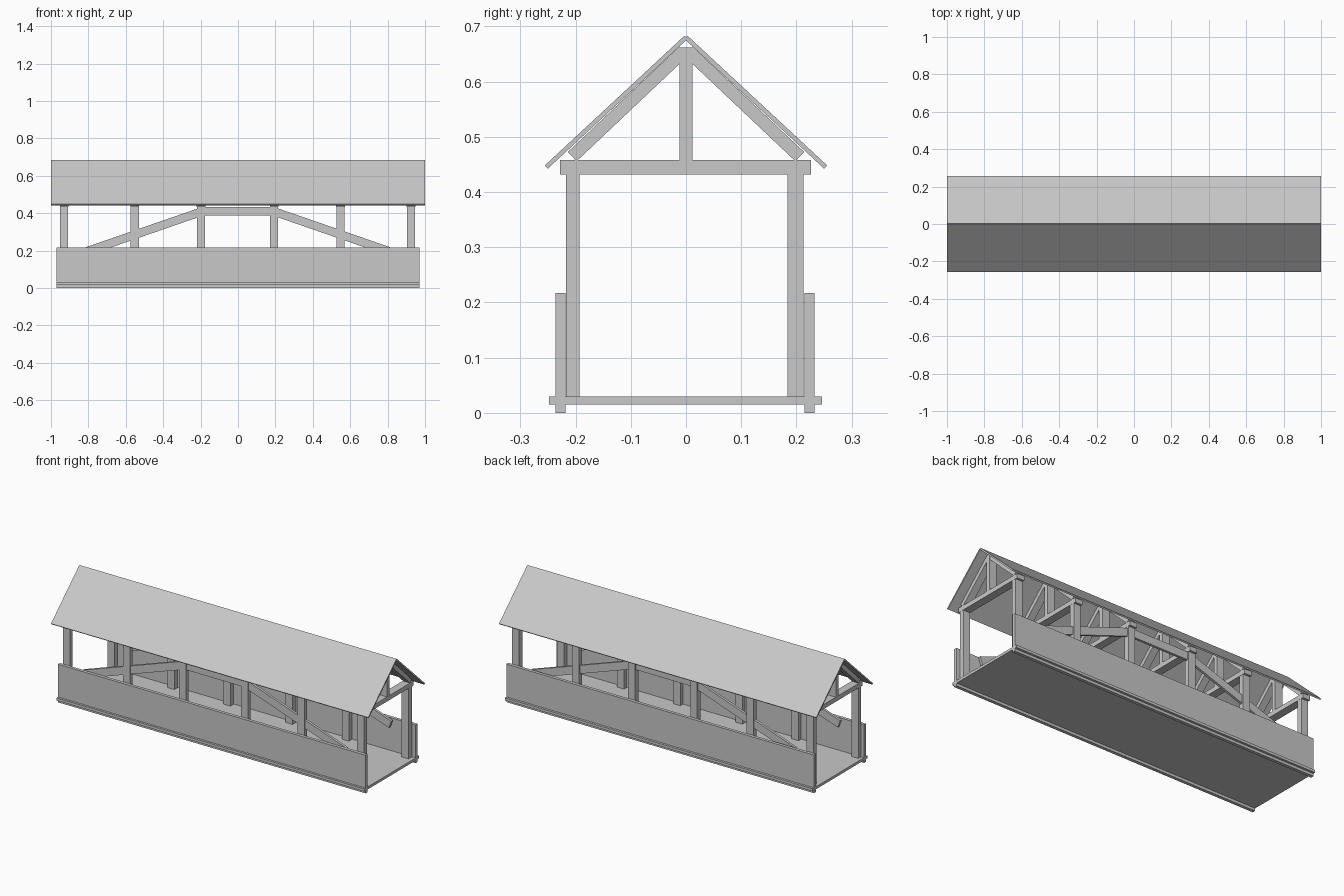
import bpy, math
from mathutils import Vector

cube = bpy.data.objects.get("Cube")
if cube:
    bpy.data.objects.remove(cube, do_unlink=True)

grey = bpy.data.materials.new("plain_grey")
grey.use_nodes = True
colour = (0.58, 0.58, 0.58, 1)
grey.diffuse_color = colour
grey.node_tree.nodes["Principled BSDF"].inputs["Base Color"].default_value = colour


def prism(name, outline, axis, low, high):
    """Extrude a flat outline along x (outline is y, z) or y (outline is x, z)."""
    n = len(outline)
    place = (lambda p, d: (d, p[0], p[1])) if axis == "x" else (lambda p, d: (p[0], d, p[1]))
    verts = [place(p, d) for d in (low, high) for p in outline]
    faces = [tuple(reversed(range(n))), tuple(range(n, 2 * n))]
    faces += [(i, (i + 1) % n, n + (i + 1) % n, n + i) for i in range(n)]
    mesh = bpy.data.meshes.new(name)
    mesh.from_pydata(verts, [], faces)
    # Make the normals point outwards
    centre = sum((v.co for v in mesh.vertices), Vector()) / (2 * n)
    if (mesh.polygons[0].center - centre).dot(mesh.polygons[0].normal) < 0:
        mesh.flip_normals()
    mesh.materials.append(grey)
    obj = bpy.data.objects.new(name, mesh)
    bpy.context.collection.objects.link(obj)
    return obj


def box(name, x0, x1, y0, y1, z0, z1):
    return prism(name, [(y0, z0), (y1, z0), (y1, z1), (y0, z1)], "x", x0, x1)


def bar(name, start, end, thick, axis, low, high):
    """Square-ended bar along the line from start to end."""
    a, b = Vector(start), Vector(end)
    d = (b - a).normalized() * thick / 2
    side = Vector((-d.y, d.x))
    return prism(name, [a - side, b - side, b + side, a + side], axis, low, high)


HALF = 0.97
EAVES, RIDGE = 0.445, 0.68
POSTS = {"outer_right": -0.93, "middle_right": -0.552, "inner_right": -0.198,
         "inner_left": 0.193, "middle_left": 0.548, "outer_left": 0.925}

# Deck
box("deck", -HALF, HALF, -0.248, 0.246, 0.015, 0.03)

# Each long side: parapet, posts and the truss between them
SIDES = {"front": (-0.236, -0.218, -0.217, -0.193),
         "back": (0.215, 0.233, 0.184, 0.213)}
for side, (wall0, wall1, post0, post1) in SIDES.items():
    box(f"{side}_parapet", -HALF, HALF, wall0, wall1, 0, 0.217)
    for place, x in POSTS.items():
        box(f"{side}_post_{place}", x - 0.022, x + 0.022, post0, post1, 0.03, 0.432)
    mid = (post0 + post1) / 2
    t0, t1 = mid - 0.007, mid + 0.007
    box(f"{side}_truss_beam", -0.2, 0.2, t0, t1, 0.387, 0.432)
    for name, s in (("right", -1), ("left", 1)):
        bar(f"{side}_brace_{name}", (s * 0.825, 0.190), (s * 0.198, 0.407), 0.045, "y", t0, t1)

# Roof frames, one over each pair of posts
for place, x in POSTS.items():
    x0, x1 = x - 0.023, x + 0.023
    box(f"tie_beam_{place}", x0, x1, -0.228, 0.226, 0.432, 0.458)
    box(f"king_post_{place}", x0, x1, -0.012, 0.012, 0.458, 0.662)
    for name, s in (("front", -1), ("back", 1)):
        bar(f"{name}_rafter_{place}", (s * 0.206, 0.464), (s * 0.004, 0.655), 0.023, "x",
            x0 + 0.002, x1 - 0.002)

# Roof slopes
for name, s in (("front", -1), ("back", 1)):
    bar(f"{name}_roof", (s * 0.253, EAVES), (0, RIDGE), 0.008, "x", -1, 1)
